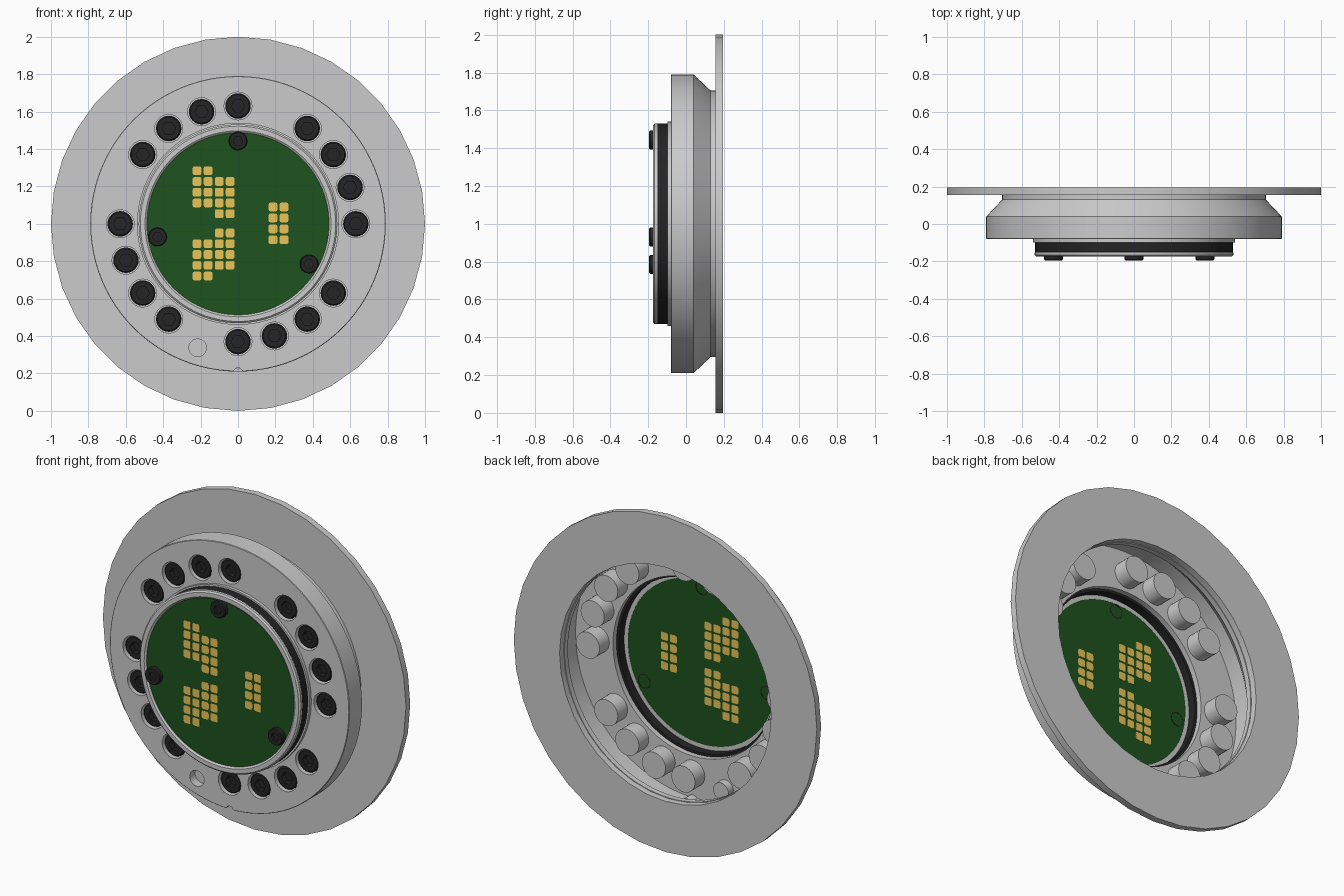
import bpy, bmesh, math

if "Cube" in bpy.data.objects:
    bpy.data.objects.remove(bpy.data.objects["Cube"])


def material(name, rgb):
    m = bpy.data.materials.new(name)
    m.diffuse_color = (*rgb, 1)
    m.use_nodes = True
    m.node_tree.nodes["Principled BSDF"].inputs["Base Color"].default_value = m.diffuse_color
    return m


BLACK = material("black", (0.018, 0.018, 0.018))
GREEN = material("board_green", (0.013, 0.085, 0.013))
GOLD = material("pad_gold", (0.82, 0.56, 0.10))


def finish(bm, name, mat=None, angle=30):
    bmesh.ops.remove_doubles(bm, verts=bm.verts, dist=1e-5)
    bmesh.ops.recalc_face_normals(bm, faces=bm.faces)
    me = bpy.data.meshes.new(name)
    bm.to_mesh(me)
    bm.free()
    me.shade_smooth()
    me.set_sharp_from_angle(angle=math.radians(angle))
    if mat:
        me.materials.append(mat)
    ob = bpy.data.objects.new(name, me)
    bpy.context.collection.objects.link(ob)
    return ob


def lathe(bm, profile, n=96, centre=(0, 1), closed=True):
    """Turn (radius, y[, 'hex']) points about a y axis through centre (x, z)."""
    rings = []
    for p in profile:
        ring = []
        for i in range(n):
            a = 2 * math.pi * i / n
            r = p[0]
            if len(p) > 2:  # push the circle onto a hexagon outline
                r *= math.cos(math.pi / 6) / math.cos(a % (math.pi / 3) - math.pi / 6)
            ring.append(bm.verts.new((centre[0] + r * math.cos(a), p[1], centre[1] + r * math.sin(a))))
        rings.append(ring)
    pairs = list(zip(rings, rings[1:]))
    if closed:
        pairs.append((rings[-1], rings[0]))
    for a, b in pairs:
        for i in range(n):
            j = (i + 1) % n
            bm.faces.new((a[i], a[j], b[j], b[i]))
    if not closed:
        bm.faces.new(rings[0])
        bm.faces.new(rings[-1])


def turned(name, profile, mat=None, centres=((0, 1),), n=96, closed=True):
    bm = bmesh.new()
    for c in centres:
        lathe(bm, profile, n, c, closed)
    return finish(bm, name, mat)


def polar(r, deg):
    a = math.radians(deg)
    return (r * math.cos(a), 1 + r * math.sin(a))


bolts = [polar(0.63, q + s) for q in (0, 90, 180, 270) for s in (0, 18, 36, 54)]
pin = polar(0.697, 252)

# mounting flange at the back
turned("back_flange", [(0.698, 0.155), (1.0, 0.155), (1.0, 0.195), (0.698, 0.195)], n=36)

# thin hollow body shell with collar
body = turned("body_shell", [
    (0.528, -0.098), (0.54, -0.098), (0.54, -0.08), (0.787, -0.08), (0.79, -0.077),
    (0.79, 0.04), (0.705, 0.13), (0.705, 0.157), (0.692, 0.157), (0.692, 0.125),
    (0.775, 0.036), (0.775, -0.066), (0.528, -0.066)])

# cut the bolt holes, pin hole and rim notch
bm = bmesh.new()
for c in bolts:
    lathe(bm, [(0.0755, -0.15), (0.0755, 0.0)], 24, c, False)
lathe(bm, [(0.048, -0.15), (0.048, -0.01)], 24, pin, False)
lathe(bm, [(0.024, -0.15), (0.024, -0.02)], 24, (0, 0.207), False)
cutter = finish(bm, "hole_cutter")
cutter.hide_render = True
mod = body.modifiers.new("holes", "BOOLEAN")
mod.operation, mod.solver, mod.object = "DIFFERENCE", "EXACT", cutter
dg = bpy.context.evaluated_depsgraph_get()
cut_mesh = bpy.data.meshes.new_from_object(body.evaluated_get(dg))
body.modifiers.clear()
body.data = cut_mesh
cut_mesh.shade_smooth()
cut_mesh.set_sharp_from_angle(angle=math.radians(30))
bpy.data.objects.remove(cutter)

# curved lining behind the rim notch
bm = bmesh.new()
arcs = []
for r, y in ((0.023, -0.0795), (0.034, -0.0795), (0.034, -0.01), (0.023, -0.01)):
    arcs.append([bm.verts.new((r * math.cos(a), y, 0.207 + r * math.sin(a)))
                 for a in [math.radians(15 + 15 * k) for k in range(11)]])
for a, b in zip(arcs, arcs[1:] + arcs[:1]):
    for i in range(10):
        bm.faces.new((a[i], a[i + 1], b[i + 1], b[i]))
for i in (0, -1):
    bm.faces.new([a[i] for a in arcs])
finish(bm, "notch_lining")

# pockets standing out of the back of the front plate
turned("bolt_pockets", [(0.0745, -0.0795), (0.078, -0.0795), (0.078, 0.026), (0, 0.026),
                        (0, 0.015), (0.0745, 0.015)], None, bolts, 24)
turned("pin_pocket", [(0.047, -0.0795), (0.051, -0.0795), (0.051, -0.02), (0, -0.02),
                      (0, -0.03), (0.047, -0.03)], None, [pin], 24)

# socket head bolts
turned("bolts", [(0.06, 0.015), (0.068, 0.01), (0.068, -0.062), (0.061, -0.069),
                 (0.036, -0.069, "hex"), (0.036, -0.035, "hex")], BLACK, bolts, 24, False)

# seal and front retaining ring
turned("seal_ring", [(0.512, -0.15), (0.53, -0.15), (0.53, -0.098), (0.512, -0.098)], BLACK)
turned("front_ring", [(0.487, -0.148), (0.527, -0.148), (0.531, -0.152), (0.531, -0.166),
                      (0.522, -0.174), (0.497, -0.174), (0.487, -0.166)])

# circuit board
turned("circuit_board", [(0.49, -0.165), (0.49, -0.149)], GREEN, closed=False)

# small board screws with their tips showing as rings behind
screws = [(0, 1.443), (-0.43, 0.93), (0.38, 0.785)]
turned("board_screws", [(0.043, -0.148), (0.043, -0.163), (0.05, -0.164), (0.05, -0.19),
                        (0.045, -0.195), (0.026, -0.195, "hex"), (0.026, -0.175, "hex"),
                        (0.0, -0.175), (0.0, -0.158), (0.037, -0.158), (0.037, -0.148)],
       BLACK, screws, 24)

# gold contact pads, rounded squares passing through the board
pads = []
for k in range(4):
    z = 1.284 - 0.0575 * k
    for x, drop in ((-0.219, 0), (-0.16, 0), (-0.1, 0.0575), (-0.042, 0.0575)):
        pads += [(x, z - drop), (x, 2.005 - z + drop)]
    pads += [(x, 1.09 - 0.0585 * k) for x in (0.187, 0.246)]
bm = bmesh.new()
h, r = 0.0235, 0.010
outline = [(sx * (h - r) + r * math.cos(a), sz * (h - r) + r * math.sin(a))
           for q, (sx, sz) in enumerate(((1, 1), (-1, 1), (-1, -1), (1, -1)))
           for a in [math.radians(90 * q + 30 * t) for t in range(4)]]
for cx, cz in pads:
    loops = [[bm.verts.new((cx + x, y, cz + z)) for x, z in outline] for y in (-0.1662, -0.1478)]
    n = len(outline)
    for i in range(n):
        j = (i + 1) % n
        bm.faces.new((loops[0][i], loops[0][j], loops[1][j], loops[1][i]))
    bm.faces.new(loops[0])
    bm.faces.new(loops[1])
finish(bm, "contact_pads", GOLD, 35)
